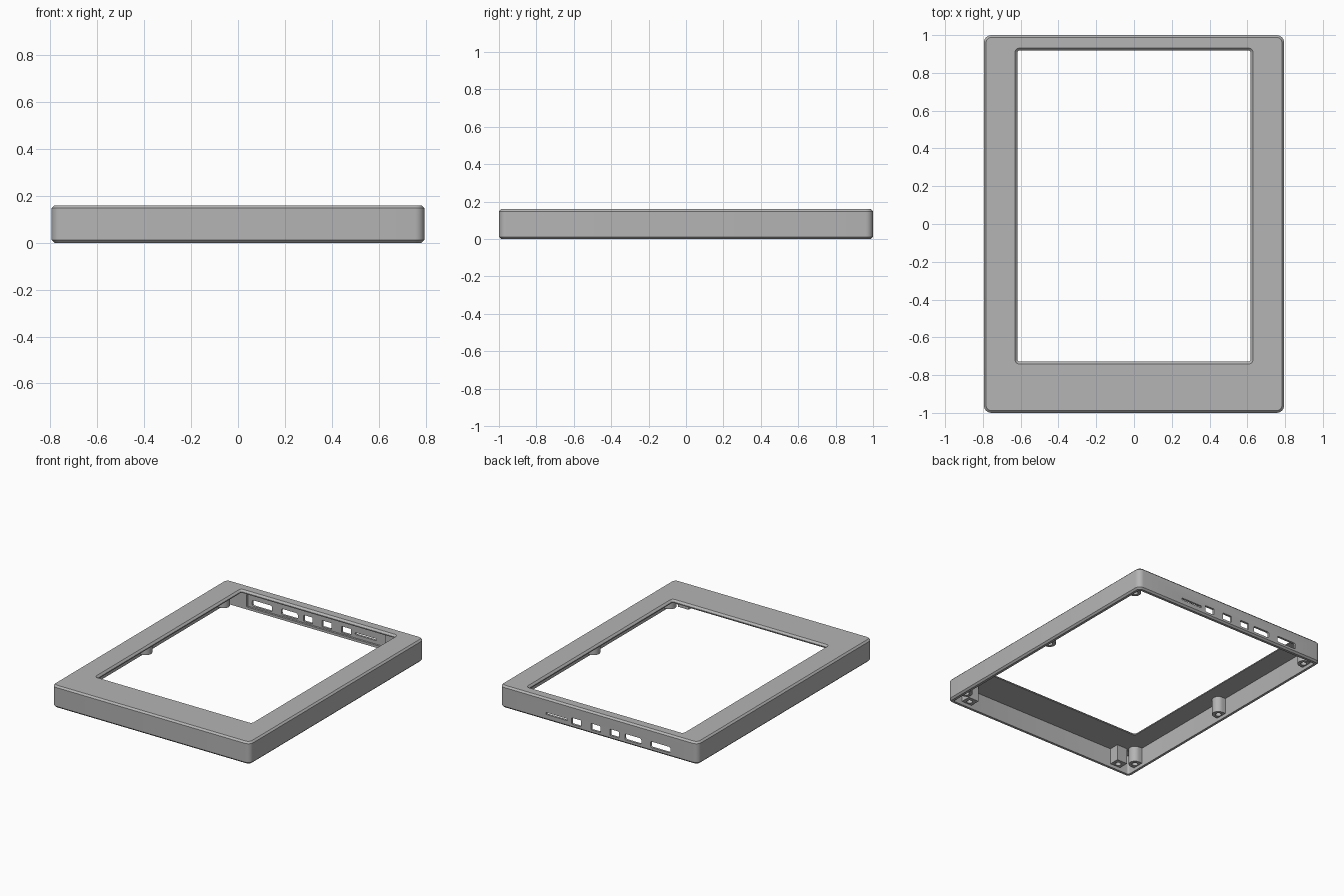
import bpy, bmesh, math

cube = bpy.data.objects.get("Cube")
if cube:
    bpy.data.objects.remove(cube, do_unlink=True)

# Single grey plastic
grey = bpy.data.materials.new("grey plastic")
grey.use_nodes = True
COL = (0.46, 0.46, 0.46, 1)
grey.diffuse_color = COL
grey.node_tree.nodes["Principled BSDF"].inputs["Base Color"].default_value = COL


def rounded_rect(x0, x1, y0, y1, r, seg=6):
    """Counter-clockwise outline with rounded corners."""
    pts = []
    corners = [(x1 - r, y1 - r), (x0 + r, y1 - r), (x0 + r, y0 + r), (x1 - r, y0 + r)]
    for i, (cx, cy) in enumerate(corners):
        for k in range(seg + 1):
            a = math.pi / 2 * (i + k / seg)
            pts.append((cx + r * math.cos(a), cy + r * math.sin(a)))
    return pts


def bridge(bm, a, b):
    n = len(a)
    for i in range(n):
        j = (i + 1) % n
        bm.faces.new((a[i], a[j], b[j], b[i]))


def loft(bm, rings, closed=False, caps=(False, False)):
    """Skin rings of 3D points; join last to first, or cap the ends."""
    vr = [[bm.verts.new(p) for p in ring] for ring in rings]
    for a, b in zip(vr, vr[1:]):
        bridge(bm, a, b)
    if closed:
        bridge(bm, vr[-1], vr[0])
    for cap, ring in zip(caps, (vr[0], vr[-1])):
        if cap:
            bm.faces.new(ring)


def make_object(name, bm, smooth=True):
    bmesh.ops.recalc_face_normals(bm, faces=bm.faces)
    me = bpy.data.meshes.new(name)
    bm.to_mesh(me)
    bm.free()
    ob = bpy.data.objects.new(name, me)
    bpy.context.collection.objects.link(ob)
    me.materials.append(grey)
    if smooth:
        shade(ob)
    return ob


def select_only(ob):
    bpy.ops.object.select_all(action='DESELECT')
    ob.select_set(True)
    bpy.context.view_layer.objects.active = ob


def shade(ob):
    select_only(ob)
    bpy.ops.object.shade_smooth_by_angle(angle=math.radians(30))


def cut(target, cutter):
    select_only(target)
    mod = target.modifiers.new("cut", 'BOOLEAN')
    mod.operation = 'DIFFERENCE'
    mod.solver = 'EXACT'
    mod.object = cutter
    bpy.ops.object.modifier_apply(modifier=mod.name)
    bpy.data.objects.remove(cutter, do_unlink=True)


# Frame shell: outer wall, top plate with window, hollow underside
HX, HY, H = 0.795, 1.0, 0.16
WALL, PLATE, CH = 0.03, 0.02, 0.012


def body_ring(inset, z, r):
    return [(x, y, z) for x, y in
            rounded_rect(-HX + inset, HX - inset, -HY + inset, HY - inset, r)]


def window_ring(grow, z, r):
    return [(x, y, z) for x, y in
            rounded_rect(-0.617 - grow, 0.617 + grow, -0.728 - grow, 0.918 + grow, r)]


bm = bmesh.new()
loft(bm, [
    body_ring(CH, 0, 0.028),
    body_ring(0, CH, 0.04),
    body_ring(0, H - CH, 0.04),
    body_ring(CH, H, 0.028),
    window_ring(0.013, H, 0.022),
    window_ring(0, H - 0.013, 0.01),
    window_ring(0, H - PLATE, 0.01),
    body_ring(WALL, H - PLATE, 0.015),
    body_ring(WALL, 0, 0.015),
], closed=True)
frame = make_object("frame_shell", bm, smooth=False)


# Shallow pocket inside the back wall, then the connector openings
def wall_cutter(name, openings, y0, y1):
    bm = bmesh.new()
    for x0, x1, z0, z1, r in openings:
        outline = rounded_rect(x0, x1, z0, z1, r, 4)
        loft(bm, [[(x, y, z) for x, z in outline] for y in (y0, y1)], caps=(True, True))
    ob = make_object(name, bm, smooth=False)
    ob.hide_render = True
    return ob


cut(frame, wall_cutter("pocket_cutter", [(-0.61, 0.5, 0.018, 0.11, 0.004)], 0.95, 0.984))
cut(frame, wall_cutter("port_cutter", [
    (0.25, 0.42, 0.043, 0.057, 0.003),      # card slot
    (0.14, 0.215, 0.028, 0.074, 0.004),     # three small sockets
    (-0.015, 0.06, 0.028, 0.074, 0.004),
    (-0.163, -0.092, 0.028, 0.074, 0.004),
    (-0.342, -0.21, 0.029, 0.072, 0.012),   # two wide sockets
    (-0.575, -0.415, 0.029, 0.072, 0.012),
], 0.9, 1.1))
shade(frame)


# Screw bosses hanging from the plate, square towards the wall
def boss(name, cx, cy, facing, square=False, r=0.042, hole=0.02, n=32):
    def ring(radius, z, dee):
        pts = []
        for i in range(n):
            a = 2 * math.pi * i / n
            c, s = math.cos(a), math.sin(a)
            k = radius / max(abs(c), abs(s)) if dee and (square or c > 0) else radius
            x, y = c * k, s * k
            pts.append((cx + x * math.cos(facing) - y * math.sin(facing),
                        cy + x * math.sin(facing) + y * math.cos(facing), z))
        return pts
    bm = bmesh.new()
    top, low = H - PLATE + 0.005, 0.025
    loft(bm, [ring(r, top, True), ring(r, low, True),
              ring(hole, low, False), ring(hole, 0.1, False)], caps=(True, True))
    make_object(name, bm)


for side, s in (("left", 1), ("right", -1)):
    facing = 0 if s > 0 else math.pi
    for place, y in (("back", 0.89), ("middle", 0.0), ("front", -0.87)):
        boss(f"{side}_{place}_boss", s * 0.738, y, facing)
    boss(f"{side}_front_wall_boss", s * 0.65, -0.94, -math.pi / 2, square=True)
